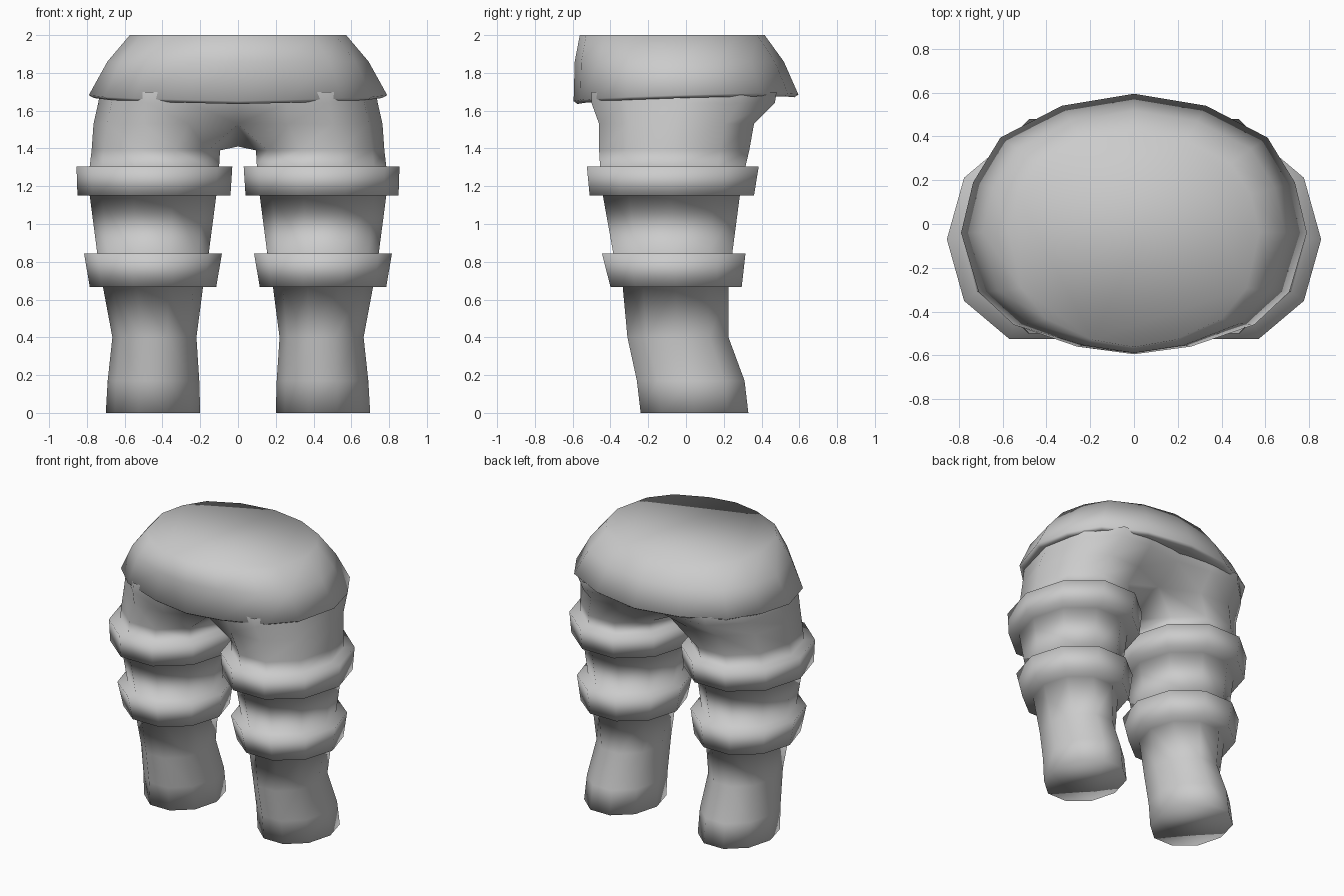
import bpy
import bmesh
from math import cos, sin, pi

if "Cube" in bpy.data.objects:
    bpy.data.objects.remove(bpy.data.objects["Cube"], do_unlink=True)

grey = bpy.data.materials.new("plain_grey")
grey.use_nodes = True
grey.diffuse_color = (0.6, 0.6, 0.6, 1)
grey.node_tree.nodes["Principled BSDF"].inputs["Base Color"].default_value = (0.6, 0.6, 0.6, 1)


def bridge(bm, low, high, skip=()):
    n = len(low)
    for i in range(n):
        if i not in skip:
            j = (i + 1) % n
            bm.faces.new((low[i], low[j], high[j], high[i]))


def finish(bm, name):
    mesh = bpy.data.meshes.new(name)
    bm.to_mesh(mesh)
    bm.free()
    mesh.materials.append(grey)
    for p in mesh.polygons:
        p.use_smooth = True
    obj = bpy.data.objects.new(name, mesh)
    bpy.context.collection.objects.link(obj)
    return obj


# Trouser leg with two raised bands: height, inner x, outer x, front y, back y
SIDES = 10
leg = [
    (0.0, 0.20, 0.70, -0.24, 0.33),
    (0.17, 0.205, 0.69, -0.26, 0.31),
    (0.40, 0.22, 0.665, -0.31, 0.225),
    (0.667, 0.185, 0.715, -0.335, 0.225),
    (0.667, 0.115, 0.785, -0.40, 0.295),
    (0.845, 0.085, 0.815, -0.445, 0.315),
    (0.845, 0.155, 0.745, -0.385, 0.245),
    (1.15, 0.115, 0.785, -0.44, 0.285),
    (1.15, 0.04, 0.85, -0.51, 0.36),
    (1.305, 0.03, 0.855, -0.525, 0.385),
    (1.305, 0.10, 0.785, -0.455, 0.315),
    (1.39, 0.095, 0.775, -0.46, 0.335),
]
# Hip sections, closed onto the middle plane
hips = [
    (1.53, 0.0, 0.765, -0.46, 0.36),
    (1.64, 0.0, 0.74, -0.50, 0.47),
    (1.70, 0.0, 0.73, -0.50, 0.48),
]


def section(z, x0, x1, y0, y1):
    cx, cy = (x0 + x1) / 2, (y0 + y1) / 2
    rx, ry = (x1 - x0) / 2, (y1 - y0) / 2 / sin(0.4 * pi)
    angles = [2 * pi * i / SIDES for i in range(SIDES)]
    return [[cx + rx * cos(a), cy + ry * sin(a), z] for a in angles]


bm = bmesh.new()
loops = [[bm.verts.new(p) for p in section(*row)] for row in leg]
bm.faces.new(loops[0][::-1])
for low, high in zip(loops, loops[1:]):
    bridge(bm, low, high)

last = loops[-1]
for k, row in enumerate(hips):
    pts = section(*row)
    depth = (0.72, 0.92, 0.98)[k]
    cy = (row[3] + row[4]) / 2
    half = (row[4] - row[3]) / 2
    pts[4] = [0, cy + half * depth, row[0]]
    pts[6] = [0, cy - half * depth, row[0]]
    pts[5] = [0, cy, 1.41]          # crotch point
    ring = [bm.verts.new(p) for p in pts]
    bridge(bm, last, ring, skip=(4, 5) if k else ())
    last = ring
bmesh.ops.delete(bm, geom=[v for v in bm.verts if not v.link_faces], context='VERTS')
trousers = finish(bm, "trousers_with_bands")
mirror = trousers.modifiers.new("mirror", 'MIRROR')
mirror.use_clip = True
mirror.merge_threshold = 0.002

# Flared waist section: half outline from back to front, then reflected
half = [(0, 0.595), (0.33, 0.54), (0.61, 0.395), (0.735, 0.19), (0.79, -0.04),
        (0.71, -0.31), (0.55, -0.46), (0.26, -0.56), (0, -0.595)]
outline = [(-x, y) for x, y in half] + half[-2:0:-1]


def lip_height(x, y):
    return 1.668 + 0.03 * y + 0.015 * abs(x) / 0.79


bm = bmesh.new()
loops = []
# underside and lip follow a gently curved hem
for scale, drop in ((0.86, 0.0), (0.965, 0.015), (1.0, 0.0)):
    loops.append([bm.verts.new((x * scale, y * scale, lip_height(x, y) - drop))
                  for x, y in outline])
# upper wall: height, width scale, front scale, back scale
for z, sx, front, back in ((1.86, 0.875, 0.99, 0.87), (2.0, 0.725, 0.945, 0.70)):
    loops.append([bm.verts.new((x * sx, y * (back if y > 0 else front), z))
                  for x, y in outline])
bm.faces.new(loops[0][::-1])
for low, high in zip(loops, loops[1:]):
    bridge(bm, low, high)
bm.faces.new(loops[-1])
bmesh.ops.recalc_face_normals(bm, faces=bm.faces[:])
finish(bm, "waist")
